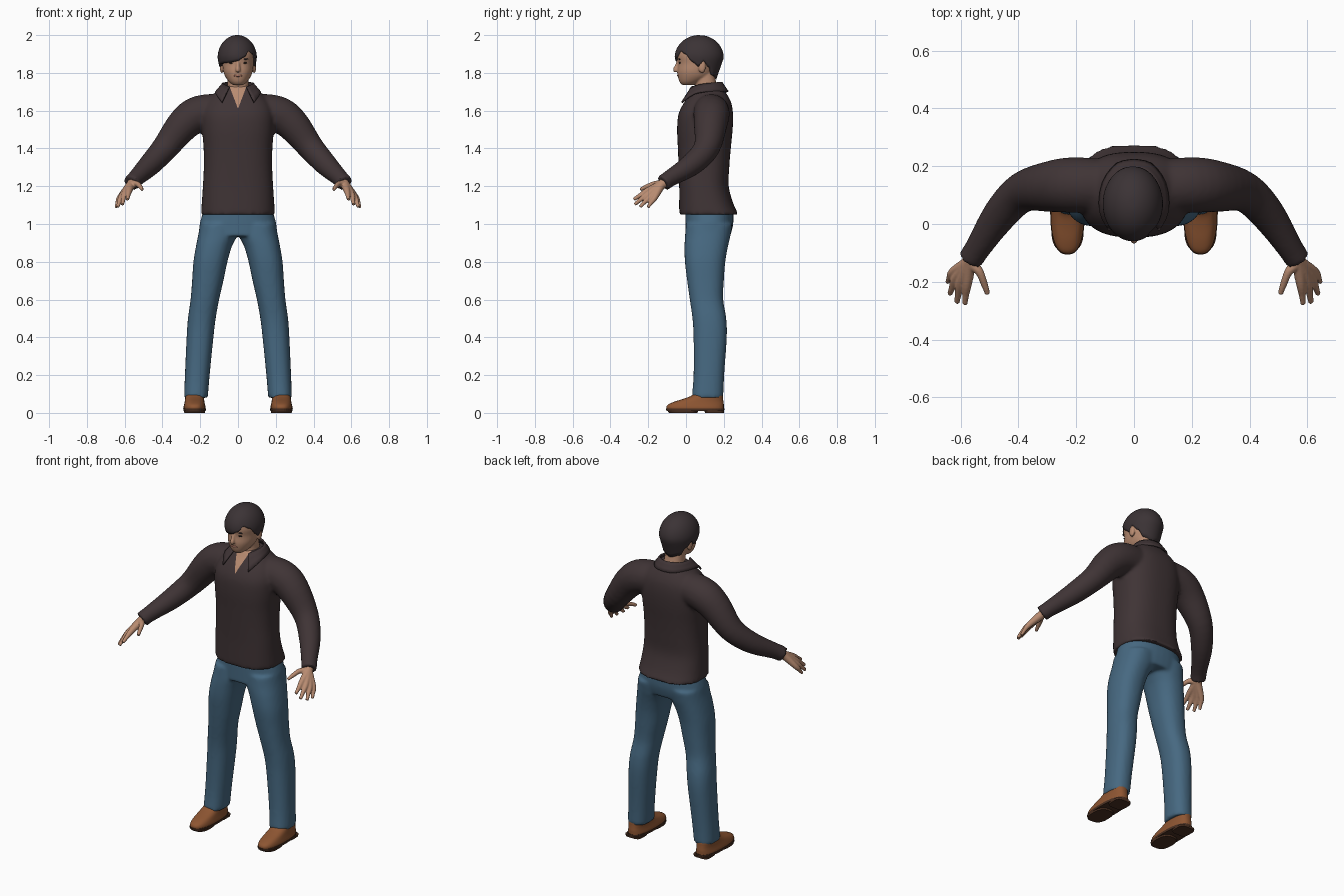
import bpy, bmesh, math
from mathutils import Vector

if "Cube" in bpy.data.objects:
    bpy.data.objects.remove(bpy.data.objects["Cube"])


def material(name, r, g, b):
    m = bpy.data.materials.new(name)
    m.diffuse_color = (r, g, b, 1)
    m.use_nodes = True
    m.node_tree.nodes["Principled BSDF"].inputs["Base Color"].default_value = m.diffuse_color
    return m


SHIRT = material("dark shirt", 0.050, 0.034, 0.036)
DENIM = material("blue denim", 0.062, 0.140, 0.220)
SKIN = material("skin", 0.48, 0.26, 0.165)
HAIR = material("dark hair", 0.044, 0.033, 0.036)
LEATHER = material("brown leather", 0.27, 0.092, 0.032)
SOLE = material("dark sole", 0.070, 0.030, 0.016)
LIPS = material("lips", 0.36, 0.155, 0.11)
EYE = material("dark eye", 0.025, 0.017, 0.014)


def spline(rows, n=4):
    """Catmull-Rom interpolation through rows of numbers."""
    out = []
    for i in range(len(rows) - 1):
        p = [rows[max(0, min(len(rows) - 1, i + k))] for k in (-1, 0, 1, 2)]
        for j in range(n):
            t = j / n
            out.append([0.5 * (2 * b + (c - a) * t + (2 * a - 5 * b + 4 * c - d) * t * t
                               + (3 * b - a - 3 * c + d) * t ** 3) for a, b, c, d in zip(*p)])
    return out + [list(rows[-1])]


def loft(bm, rings, cap_end=True):
    """Skin a list of closed point rings."""
    vs = [[bm.verts.new(p) for p in r] for r in rings]
    n = len(vs[0])
    for a, b in zip(vs, vs[1:]):
        for i in range(n):
            bm.faces.new((a[i], a[(i + 1) % n], b[(i + 1) % n], b[i]))
    bm.faces.new(vs[0][::-1])
    if cap_end:
        bm.faces.new(vs[-1])


def stack(bm, rows, side=1, power=2.3, n=4, seg=36):
    """Loft of level rounded sections; row = z, x0, x1, y0, y1."""
    rings = []
    for z, x0, x1, y0, y1 in spline(rows, n):
        ring = []
        for i in range(seg):
            a = math.tau * i / seg
            c, s = (math.copysign(abs(f) ** (2 / power), f) for f in (math.cos(a), math.sin(a)))
            ring.append((side * ((x0 + x1) / 2 + (x1 - x0) / 2 * c),
                         (y0 + y1) / 2 + (y1 - y0) / 2 * s, z))
        rings.append(ring)
    loft(bm, rings)


def tube(bm, rows, side=1, n=4, seg=20):
    """Round limb along a path; row = x, y, z, radius."""
    rows = spline(rows, n)
    pts = [Vector((side * r[0], r[1], r[2])) for r in rows]
    rings = []
    for i, p in enumerate(pts):
        t = (pts[min(i + 1, len(pts) - 1)] - pts[max(i - 1, 0)]).normalized()
        u = t.cross(Vector((0, 0, 1))).normalized()
        v = t.cross(u)
        rings.append([p + rows[i][3] * (math.cos(a) * u + math.sin(a) * v)
                      for a in (math.tau * k / seg for k in range(seg))])
    loft(bm, rings)


def ball(bm, centre, radii):
    made = bmesh.ops.create_uvsphere(bm, u_segments=20, v_segments=12, radius=1)["verts"]
    for v in made:
        v.co = Vector([c + r * q for c, r, q in zip(centre, radii, v.co)])


def finish(bm, name, mat, voxel=0, relax=0, smooth=True):
    """Make the object; with a voxel size, fuse its parts into one skin."""
    bmesh.ops.recalc_face_normals(bm, faces=bm.faces[:])
    me = bpy.data.meshes.new(name)
    bm.to_mesh(me)
    bm.free()
    ob = bpy.data.objects.new(name, me)
    bpy.context.collection.objects.link(ob)
    if voxel:
        r = ob.modifiers.new("fuse", 'REMESH')
        r.mode = 'VOXEL'
        r.voxel_size = voxel
        s = ob.modifiers.new("relax", 'SMOOTH')
        s.factor = 0.5
        s.iterations = relax
        dg = bpy.context.evaluated_depsgraph_get()
        baked = bpy.data.meshes.new_from_object(ob.evaluated_get(dg))
        ob.modifiers.clear()
        ob.data = me = baked
    me.materials.clear()
    me.materials.append(mat)
    for p in me.polygons:
        p.material_index = 0
        p.use_smooth = smooth
    return ob


# Shirt: torso and both sleeves fused
bm = bmesh.new()
torso = [(1.05, .197, -.036, .278), (1.11, .192, -.036, .25), (1.2, .186, -.036, .226),
         (1.3, .181, -.039, .229), (1.4, .182, -.043, .237), (1.5, .19, -.047, .247),
         (1.58, .19, -.04, .249), (1.64, .17, -.012, .24), (1.69, .125, .025, .215),
         (1.73, .075, .05, .183)]
stack(bm, [(z, -w, w, a, b) for z, w, a, b in torso], power=2.5, seg=48)
for s in (1, -1):
    tube(bm, [(.06, .13, 1.60, .09), (.2, .135, 1.585, .096), (.285, .13, 1.53, .089),
              (.385, .11, 1.405, .07), (.465, .03, 1.315, .06), (.54, -.083, 1.243, .045),
              (.565, -.122, 1.216, .045)], s, seg=28)
shirt = finish(bm, "shirt", SHIRT, 0.01, 5)

# Open neck: cut clean edges into the shirt front and show skin inside
shirt.data.materials.append(SKIN)
bm = bmesh.new()
bm.from_mesh(shirt.data)
V_LOW, V_SLOPE = 1.61, 0.38


def chest_front():
    return [f for f in bm.faces if f.calc_center_median().z > 1.59
            and f.calc_center_median().y < 0.09 and abs(f.calc_center_median().x) < .09]


for s in (1, -1):
    fs = chest_front()
    geom = fs + list({e for f in fs for e in f.edges}) + list({v for f in fs for v in f.verts})
    bmesh.ops.bisect_plane(bm, geom=geom, dist=1e-5, plane_co=(0, 0, V_LOW),
                           plane_no=(s, 0, -V_SLOPE))
for f in chest_front():
    c = f.calc_center_median()
    if abs(c.x) < V_SLOPE * (c.z - V_LOW):
        f.material_index = 1
bm.to_mesh(shirt.data)
bm.free()

# Collar: folded strip, both halves
bm = bmesh.new()
top = [(.046, .03, 1.725), (.075, .08, 1.738), (.076, .14, 1.746), (.04, .18, 1.75), (0, .188, 1.75)]
low = [(.085, -.022, 1.643), (.118, .045, 1.69), (.108, .14, 1.702), (.06, .207, 1.70), (0, .222, 1.70)]
for s in (1, -1):
    cols = [[bm.verts.new((s * (a[0] + (b[0] - a[0]) * t), a[1] + (b[1] - a[1]) * t,
                           a[2] + (b[2] - a[2]) * t)) for t in (0, .33, .67, 1)]
            for a, b in zip(spline(top, 3), spline(low, 3))]
    for a, b in zip(cols, cols[1:]):
        for i in range(3):
            bm.faces.new((a[i], a[i + 1], b[i + 1], b[i]))
bmesh.ops.remove_doubles(bm, verts=bm.verts[:], dist=1e-4)
collar = finish(bm, "collar", SHIRT)
mod = collar.modifiers.new("thickness", 'SOLIDIFY')
mod.thickness = 0.009
mod.offset = 0

# Trousers: hips and both legs fused
bm = bmesh.new()
stack(bm, [(.935, -.207, .207, -.004, .234), (1.0, -.203, .203, -.004, .25),
           (1.08, -.18, .18, -.004, .25)])
for s in (1, -1):
    stack(bm, [(.08, .16, .286, .03, .197), (.2, .15, .281, .04, .202), (.4, .13, .272, .04, .216),
               (.5, .118, .265, .034, .213), (.6, .1, .251, .02, .197), (.7, .077, .243, .006, .2),
               (.8, .056, .236, -.006, .208), (.88, .033, .223, -.008, .222),
               (.94, .005, .211, -.005, .236), (1.0, .005, .2, 0, .246)], s)
finish(bm, "trousers", DENIM, 0.01, 4)

# Head: skull, jaw, neck, nose and ears fused
bm = bmesh.new()
skull = [(1.736, .026, -.02, .04), (1.752, .047, -.034, .08), (1.78, .067, -.043, .13),
         (1.81, .078, -.046, .15), (1.85, .083, -.043, .172), (1.89, .088, -.049, .183),
         (1.93, .083, -.04, .172), (1.96, .066, -.015, .15), (1.983, .03, .03, .11)]
stack(bm, [(z, -w, w, a, b) for z, w, a, b in skull], power=2.1)
stack(bm, [(1.60, -.07, .07, .03, .19), (1.68, -.062, .062, .045, .18),
           (1.74, -.056, .056, .05, .162), (1.80, -.056, .056, .045, .15)])
tube(bm, [(0, -.04, 1.865, .008), (0, -.05, 1.835, .01), (0, -.056, 1.818, .013), (0, -.05, 1.808, .012)])
for s in (1, -1):
    ball(bm, (s * .086, .085, 1.832), (.011, .02, .033))
finish(bm, "head", SKIN, 0.005, 3)

# Face details
bm = bmesh.new()
for s in (1, -1):
    ball(bm, (s * .034, -.032, 1.853), (.014, .006, .005))
finish(bm, "eyes", EYE)
bm = bmesh.new()
for s in (1, -1):
    ball(bm, (s * .035, -.035, 1.873), (.021, .006, .004))
finish(bm, "eyebrows", HAIR)
bm = bmesh.new()
ball(bm, (0, -.041, 1.785), (.024, .006, .006))
finish(bm, "mouth", LIPS)

# Hair: cap that runs from the crown to a swept hairline (azimuth from front, height)
line = [(0, 1.862), (20, 1.882), (38, 1.915), (55, 1.90), (75, 1.855), (88, 1.832), (100, 1.862),
        (118, 1.83), (140, 1.785), (180, 1.766), (220, 1.785), (242, 1.83), (260, 1.862),
        (272, 1.832), (290, 1.845), (320, 1.852), (340, 1.856), (360, 1.862)]


def hairline(deg):
    for (a, za), (b, zb) in zip(line, line[1:]):
        if a <= deg <= b:
            t = (deg - a) / (b - a)
            return za + (zb - za) * t * t * (3 - 2 * t)


def hair_point(deg, z, k=1.0):
    up, down = max(0, (z - 1.88) / .12), max(0, (1.88 - z) / .12)
    r = k * math.sqrt(max(0, 1 - up * up))
    a = math.radians(deg)
    return (-.004 + (.104 - .022 * down) * r * math.sin(a),
            .07 - (.13 - .042 * down) * r * math.cos(a), z)


SEG, ROWS = 72, 16
rings = []
for j in range(1, ROWS + 1):
    t = 1 - math.cos(math.pi / 2 * j / ROWS)
    rings.append([hair_point(d, 2 - (2 - hairline(d)) * t) for d in (360 * i / SEG for i in range(SEG))])
rings.append([hair_point(d, hairline(d) + .004, .82) for d in (360 * i / SEG for i in range(SEG))])
bm = bmesh.new()
loft(bm, rings, cap_end=False)
finish(bm, "hair", HAIR)

# Hands: each finger runs from the wrist through its knuckle to the tip
fingers = [[(.577, -.205, 1.175, .017), (.582, -.245, 1.15, .012), (.585, -.277, 1.13, .009)],
           [(.60, -.20, 1.16, .017), (.608, -.242, 1.128, .012), (.612, -.272, 1.103, .009)],
           [(.615, -.185, 1.147, .017), (.629, -.22, 1.115, .0115), (.637, -.243, 1.09, .009)],
           [(.625, -.165, 1.14, .016), (.638, -.187, 1.11, .011), (.645, -.202, 1.087, .008)],
           [(.535, -.165, 1.213, .015), (.517, -.21, 1.197, .012), (.506, -.242, 1.182, .009)]]
for s, side in ((1, "left"), (-1, "right")):
    bm = bmesh.new()
    for f in fingers:
        tube(bm, [(.545, -.09, 1.238, .024), (.566, -.128, 1.21, .024)] + f, s, seg=14)
    finish(bm, side + "_hand", SKIN, 0.004, 3)

# Shoes: leather upper, sole plate, heel and forefoot tread
for s, side in ((1, "left"), (-1, "right")):
    bm = bmesh.new()
    stack(bm, [(.015, .173, .287, -.1, .2), (.03, .172, .288, -.104, .2), (.045, .175, .285, -.094, .2),
               (.06, .178, .282, -.06, .198), (.075, .18, .28, -.012, .196),
               (.092, .182, .278, .03, .194), (.12, .19, .27, .06, .185)], s, 2.5)
    finish(bm, side + "_shoe", LEATHER)
    bm = bmesh.new()
    stack(bm, [(.009, .171, .289, -.103, .202), (.022, .17, .29, -.106, .203)], s, 2.5, 1)
    stack(bm, [(0, .18, .28, .1, .2), (.012, .178, .282, .098, .202)], s, 4, 1)
    stack(bm, [(0, .176, .284, -.09, .06), (.012, .174, .286, -.098, .065)], s, 2.6, 1)
    finish(bm, side + "_sole", SOLE, smooth=False)
